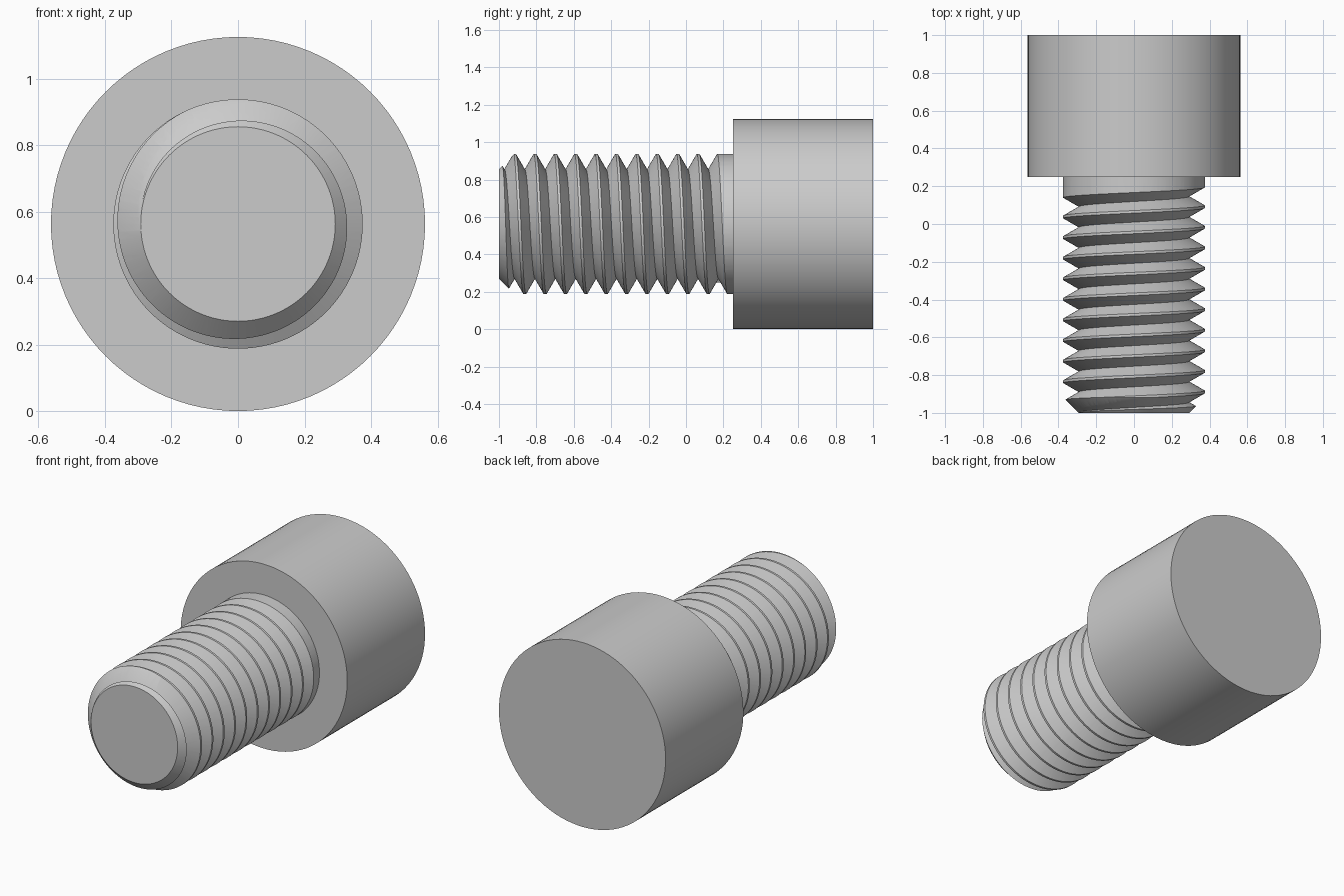
import bpy, bmesh
from math import sin, cos, tau, radians

if "Cube" in bpy.data.objects:
    bpy.data.objects.remove(bpy.data.objects["Cube"])

HEAD_R, SHANK_R, ROOT_R = 0.5625, 0.375, 0.2925
TIP, SEAT, BACK = -1.0, 0.25, 1.0
PITCH, SEGMENTS = 0.109, 96
GROOVE_Y = 0.119            # groove centre at the top of the last turn
HALF_GROOVE = PITCH * 7 / 16


def ring_point(turn, radius, y):
    """Point around the bolt axis, turning from the top towards +x."""
    a = tau * turn
    return (radius * sin(a), y, HEAD_R + radius * cos(a))


def make_object(name, bm):
    bmesh.ops.recalc_face_normals(bm, faces=bm.faces[:])
    mesh = bpy.data.meshes.new(name)
    bm.to_mesh(mesh)
    bm.free()
    obj = bpy.data.objects.new(name, mesh)
    bpy.context.collection.objects.link(obj)
    return obj


def bridge(bm, a, b):
    """Join two loops of vertices with quads."""
    n = len(a)
    for i in range(n):
        j = (i + 1) % n
        bm.faces.new((a[i], a[j], b[j], b[i]))


def skin(name, loops):
    """Closed solid through a series of vertex loops."""
    bm = bmesh.new()
    rows = [[bm.verts.new(p) for p in loop] for loop in loops]
    for a, b in zip(rows, rows[1:]):
        bridge(bm, a, b)
    bm.faces.new(rows[0])
    bm.faces.new(rows[-1])
    return make_object(name, bm)


def lathe(name, profile):
    return skin(name, [[ring_point(i / SEGMENTS, r, y) for i in range(SEGMENTS)]
                       for r, y in profile])


def activate(obj):
    bpy.ops.object.select_all(action='DESELECT')
    obj.select_set(True)
    bpy.context.view_layer.objects.active = obj


# Cylindrical head
head = lathe("head", [(HEAD_R, SEAT), (HEAD_R, BACK)])

# Shank with chamfered tip
shank = lathe("threaded_shank", [
    (ROOT_R, TIP),
    (SHANK_R, TIP + SHANK_R - ROOT_R),
    (SHANK_R, SEAT + 0.02),
])

# Helical V-groove cutter
slope = HALF_GROOVE / (SHANK_R - ROOT_R)
clearance = 0.005
half = HALF_GROOVE + clearance * slope
sections = []
for i in range(int(-11.5 * SEGMENTS), int(0.6 * SEGMENTS) + 1):
    turn = i / SEGMENTS
    y = GROOVE_Y + PITCH * turn
    sections.append([
        ring_point(turn, ROOT_R, y),
        ring_point(turn, SHANK_R + clearance, y + half),
        ring_point(turn, SHANK_R + clearance, y - half),
    ])
cutter = skin("groove_cutter", sections)
cutter.hide_render = True

# Cut the thread
cut = shank.modifiers.new("thread", 'BOOLEAN')
cut.operation = 'DIFFERENCE'
cut.solver = 'EXACT'
cut.object = cutter
activate(shank)
bpy.ops.object.modifier_apply(modifier=cut.name)
bpy.data.objects.remove(cutter)

# Smooth sides with sharp edges
for part in (head, shank):
    activate(part)
    bpy.ops.object.shade_smooth_by_angle(angle=radians(30))
